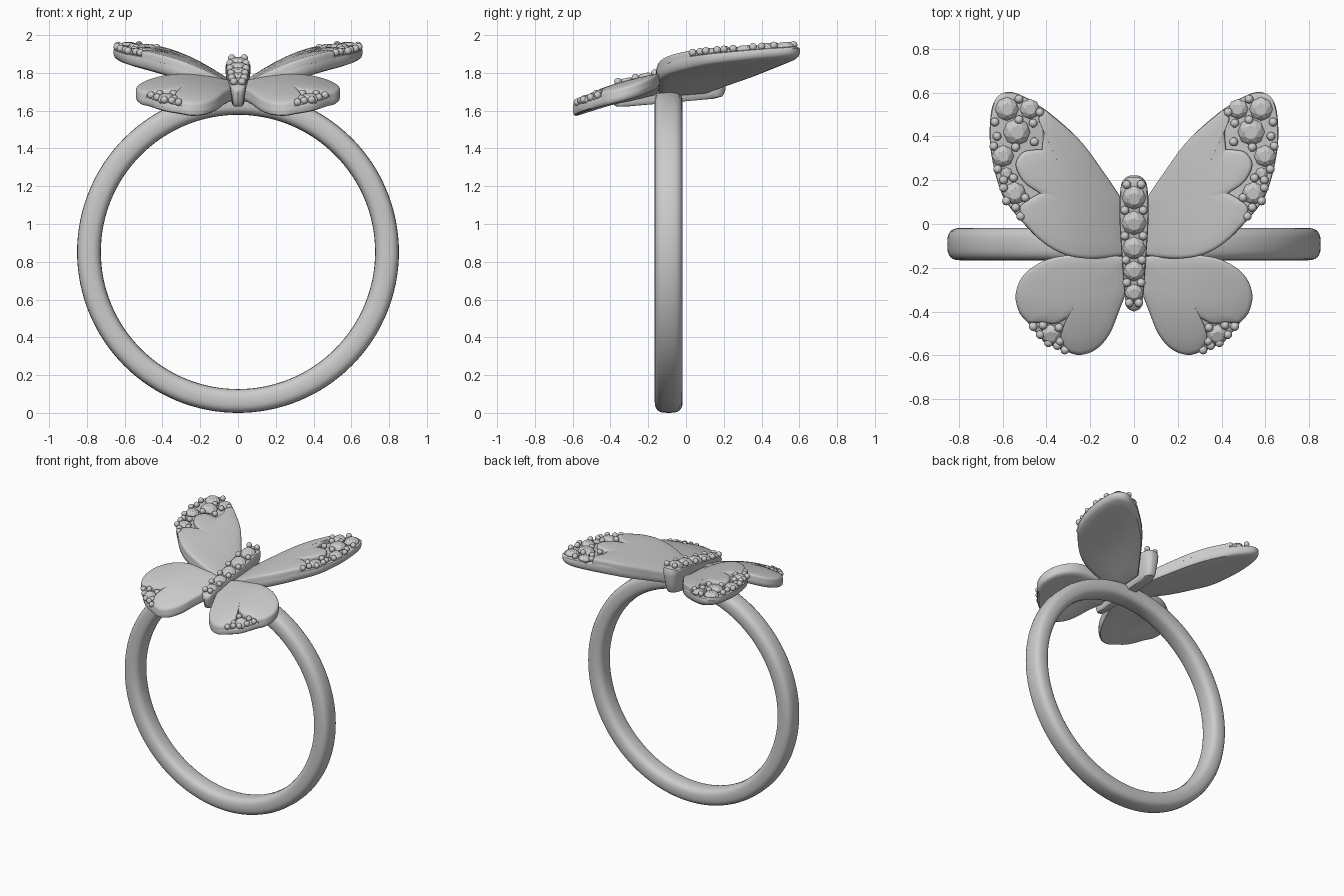
import bpy, bmesh, math
from mathutils import Vector

if "Cube" in bpy.data.objects:
    bpy.data.objects.remove(bpy.data.objects["Cube"])


def finish(bm, name, mirror=False, angle=40):
    bmesh.ops.recalc_face_normals(bm, faces=bm.faces)
    me = bpy.data.meshes.new(name)
    bm.to_mesh(me)
    bm.free()
    ob = bpy.data.objects.new(name, me)
    bpy.context.collection.objects.link(ob)
    if mirror:
        ob.modifiers.new("mirror", 'MIRROR').use_mirror_merge = False
    bpy.context.view_layer.objects.active = ob
    ob.select_set(True)
    bpy.ops.object.shade_smooth_by_angle(angle=math.radians(angle))
    ob.select_set(False)
    return ob


def spline(pts, n=6):
    """Smooth open curve through the points."""
    p = [Vector(q) for q in pts]
    p = [2 * p[0] - p[1]] + p + [2 * p[-1] - p[-2]]
    out = []
    for a, b, c, d in zip(p, p[1:], p[2:], p[3:]):
        for i in range(n):
            t = i / n
            out.append(0.5 * (2 * b + (c - a) * t + (2 * a - 5 * b + 4 * c - d) * t * t
                              + (3 * b - a - 3 * c + d) * t ** 3))
    return out + [p[-2]]


def outline(*segments):
    """Join smooth segments; corners stay sharp where they meet."""
    out = []
    for s in segments:
        out += spline(s)[:-1]
    return out


def shell(name, loop, centre, top, rings, mirror=True, thick=lambda x, y: 1, squeeze=0):
    """Curved slab: scaled copies of an outline, draped on a height function."""
    bm = bmesh.new()
    c = Vector(centre)

    def vert(p, f):
        return bm.verts.new((p.x * (1 + squeeze * f), p.y,
                             top(p.x, p.y) + f * thick(p.x, p.y)))
    rows = [[vert(c + (p - c) * s, f) for p in loop] for s, f in rings]
    n = len(loop)
    for a, b in zip(rows, rows[1:]):
        for i in range(n):
            bm.faces.new((a[i], a[(i + 1) % n], b[(i + 1) % n], b[i]))
    for row, f in ((rows[0], rings[0][1]), (rows[-1], rings[-1][1])):
        v = vert(c, f)
        for i in range(n):
            bm.faces.new((v, row[i], row[(i + 1) % n]))
    return finish(bm, name, mirror)


def pave(name, stones, beads, top, mirror=True):
    """Faceted stones with small round beads holding them."""
    def frame(x, y):
        e = 0.01
        nrm = Vector(((top(x - e, y) - top(x + e, y)) / (2 * e),
                      (top(x, y - e) - top(x, y + e)) / (2 * e), 1))
        return Vector((0, 0, 1)).rotation_difference(nrm.normalized()).to_matrix()
    bm = bmesh.new()
    for x, y, r in stones:
        m = frame(x, y)
        o = Vector((x, y, top(x, y) - 0.005))
        rows = []
        for k, h, off in ((0.85, -0.4, 0), (1, 0, 0), (0.82, 0.28, .5), (0.5, 0.5, 0)):
            rows.append([bm.verts.new(o + m @ Vector((
                r * k * math.cos((i + off) * math.pi / 4),
                r * k * math.sin((i + off) * math.pi / 4), r * h))) for i in range(8)])
        for j, (a, b) in enumerate(zip(rows, rows[1:])):
            for i in range(8):
                k = (i + 1) % 8
                if j == 0:
                    bm.faces.new((a[i], a[k], b[k], b[i]))
                elif j == 1:
                    bm.faces.new((a[i], a[k], b[i]))
                    bm.faces.new((a[k], b[k], b[i]))
                else:
                    bm.faces.new((a[i], b[k], b[i]))
                    bm.faces.new((a[i], a[k], b[k]))
        bm.faces.new(rows[-1])
        bm.faces.new(rows[0][::-1])
    finish(bm, name + "_stones", mirror, 12)
    bm = bmesh.new()
    for x, y in beads:
        s = bmesh.ops.create_uvsphere(bm, u_segments=12, v_segments=8, radius=0.02)
        bmesh.ops.translate(bm, verts=s["verts"], vec=(x, y, top(x, y) + 0.008))
    finish(bm, name + "_beads", mirror, 60)


# Band: rounded rectangular section swept around the finger
bm = bmesh.new()
N, M = 128, 24
rows = []
for i in range(N):
    a = 2 * math.pi * i / N
    row = []
    for j in range(M):
        t = 2 * math.pi * j / M
        c, s = math.cos(t), math.sin(t)
        r = 0.789 + 0.063 * math.copysign(abs(c) ** 0.75, c)
        y = -0.092 + 0.074 * math.copysign(abs(s) ** 0.65, s)
        row.append(bm.verts.new((r * math.cos(a), y, 0.852 + r * math.sin(a))))
    rows.append(row)
for i in range(N):
    for j in range(M):
        a, b, k = rows[i], rows[(i + 1) % N], (j + 1) % M
        bm.faces.new((a[j], a[k], b[k], b[j]))
finish(bm, "band", angle=60)

SLAB = [(.3, -.028), (.6, -.028), (.85, -.028), (.965, -.027), (.99, -.03), (1, -.036),
        (1, -.055), (.985, -.07), (.95, -.079), (.85, -.084), (.5, -.086), (.25, -.086)]
PLATE = [(.25, .004), (.5, .003), (.75, .001), (.93, -.002), (.97, -.005), (.99, -.01),
         (1, -.018), (1, -.045), (.9, -.05), (.4, -.05)]


# Upper wings: slab, raised plain plate with scalloped edge, stones
def up(x, y):
    return 1.737 + 0.285 * x + 0.075 * y + 0.055 * math.sin(math.pi * x / 0.66)


lead = [(.045, .10), (.13, .225), (.25, .385), (.41, .525)]
trail = [(.51, .01), (.42, -.08), (.32, -.138), (.2, -.158), (.045, -.145)]
root = [(.045, -.145), (.045, 0), (.045, .10)]
shell("upper_wing", outline(
    lead[:-1] + [(.40, .518), (.52, .59), (.59, .6), (.64, .555), (.658, .45), (.65, .31),
                 (.60, .13)] + trail, root), (.3, .15), up, SLAB, True,
      lambda x, y: 1 + 0.3 * math.sin(math.pi * x / 0.66))
shell("upper_wing_plate", outline(
    lead, [(.41, .525), (.435, .48), (.415, .42), (.42, .34)],
    [(.42, .34), (.46, .338), (.51, .325), (.54, .27), (.505, .195), (.43, .14)],
    [(.43, .14), (.475, .115), (.52, .075), (.51, .01)], trail, root), (.27, .12), up, PLATE)
pave("upper_wing",
     [(.58, .525, .054), (.475, .525, .046), (.535, .42, .062), (.598, .31, .05),
      (.545, .14, .052), (.582, .23, .028)],
     [(.635, .465), (.525, .57), (.525, .475), (.625, .40), (.46, .46), (.455, .375),
      (.54, .35), (.64, .355), (.622, .25), (.595, .20), (.55, .21), (.595, .165),
      (.582, .105), (.497, .12), (.54, .075), (.517, .035), (.43, .51)],
     lambda x, y: up(x, y) - 0.022)


# Lower wings: built the same way, drooping forward
def low(x, y):
    return (1.795 + 0.25 * y + 0.04 * math.sin(math.pi * x / 0.62)
            - 0.5 * min(0, y + .32) ** 2)


side = [(.03, -.15), (.18, -.14), (.32, -.145), (.42, -.172), (.505, -.235), (.54, -.32),
        (.525, -.4), (.485, -.45)]
tail = [(.30, -.585), (.24, -.597), (.17, -.57), (.11, -.5), (.065, -.39), (.03, -.3)]
edge = [(.03, -.3), (.03, -.22), (.03, -.15)]
shell("lower_wing", outline(side + [(.40, -.54)] + tail, edge), (.27, -.34), low, SLAB)
shell("lower_wing_plate", outline(
    side, [(.485, -.45), (.42, -.45), (.36, -.455), (.305, -.43)],
    [(.305, -.43), (.325, -.475), (.333, -.53), (.30, -.585)], tail, edge),
    (.25, -.33), low, PLATE)
pave("lower_wing", [(.38, -.505, .05), (.435, -.475, .026), (.335, -.555, .018)],
     [(.338, -.535), (.342, -.473), (.415, -.462), (.46, -.468), (.428, -.505),
      (.35, -.555), (.315, -.575), (.39, -.542)], lambda x, y: low(x, y) - 0.022)


# Body: tapered capsule rising to the back, narrowing underneath
def spine(x, y):
    return 1.825 + 0.23 * y


half = [(0, -.4), (.03, -.385), (.042, -.35), (.055, -.2), (.068, -.02), (.07, .1),
        (.062, .18), (.035, .215), (0, .222)]
mirrored = [(-x, y) for x, y in half[1:-1]][::-1]
shell("body", outline(half + mirrored + half[:1]), (0, -.08), spine,
      [(.4, 0), (.75, 0), (.9, -.02), (.97, -.07), (1, -.18), (1, -.35), (.97, -.6),
       (.95, -.85), (.9, -.96), (.75, -1), (.3, -1)], False,
      lambda x, y: 0.175 + 0.14 * y, 0.35)
pave("body", [(0, .12, .055), (0, .005, .057), (0, -.11, .053), (0, -.215, .048),
              (0, -.315, .042)],
     [(s * x, y) for s in (1, -1) for x, y in
      ((.033, .18), (.042, .062), (.042, -.055), (.037, -.165), (.033, -.268), (.022, -.36))],
     lambda x, y: spine(x, y) + 0.004, False)
